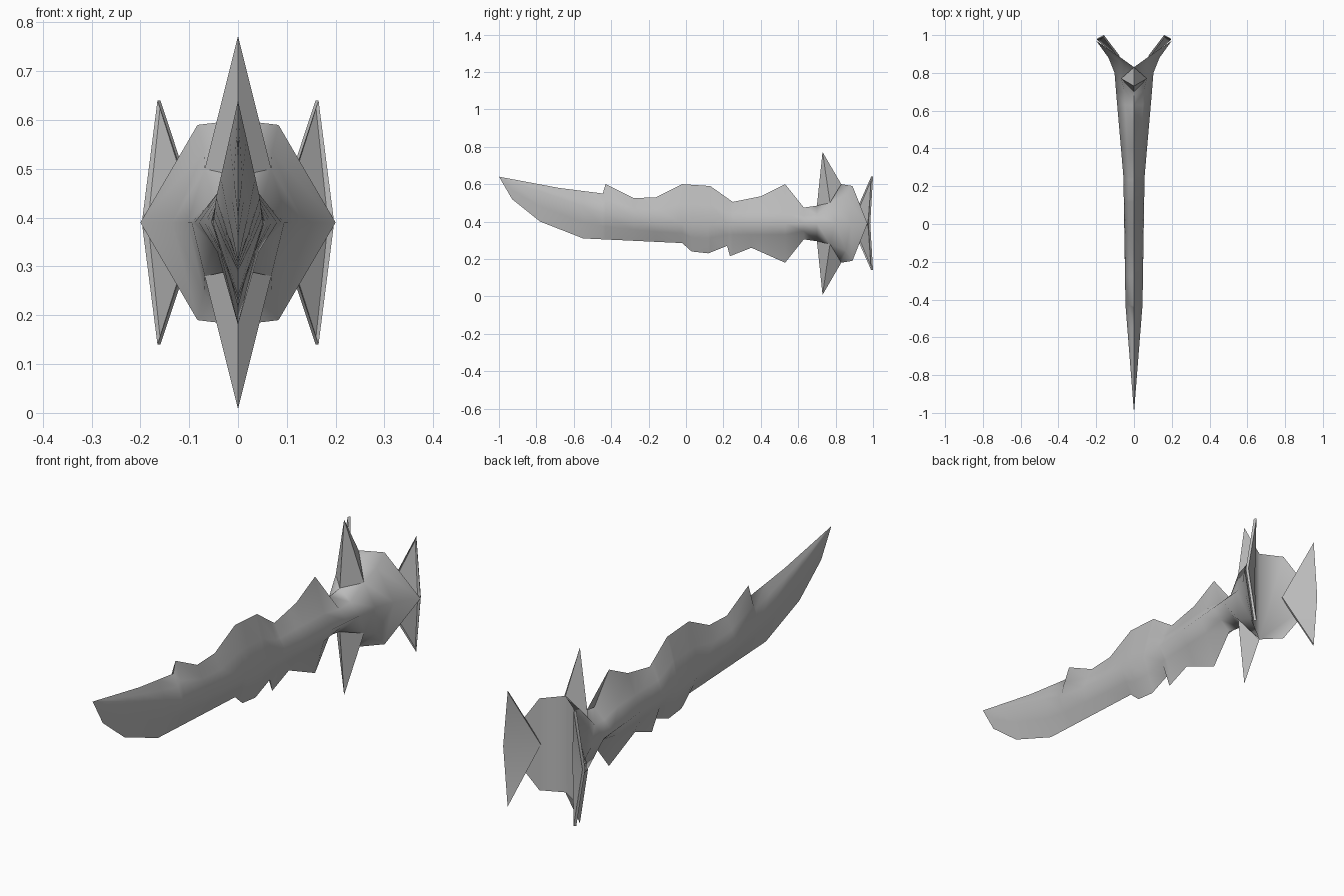
import bpy, bmesh, math

cube = bpy.data.objects.get("Cube")
if cube:
    bpy.data.objects.remove(cube)

MID = 0.39  # height of the symmetry plane of the hilt

grey = bpy.data.materials.new("plain grey")
grey.use_nodes = True
colour = (0.5, 0.5, 0.5, 1)
grey.diffuse_color = colour
grey.node_tree.nodes["Principled BSDF"].inputs["Base Color"].default_value = colour


def finish(bm, name, angle):
    """Turn a bmesh into a shaded object."""
    bmesh.ops.remove_doubles(bm, verts=bm.verts, dist=0.0005)
    bmesh.ops.recalc_face_normals(bm, faces=bm.faces)
    mesh = bpy.data.meshes.new(name)
    bm.to_mesh(mesh)
    bm.free()
    ob = bpy.data.objects.new(name, mesh)
    bpy.context.collection.objects.link(ob)
    mesh.materials.append(grey)
    bpy.ops.object.select_all(action="DESELECT")
    ob.select_set(True)
    bpy.context.view_layer.objects.active = ob
    bpy.ops.object.shade_smooth_by_angle(angle=math.radians(angle))
    return ob


def sample(table, y):
    """Linear interpolation in rows of (y, value)."""
    for (y0, a), (y1, b) in zip(table, table[1:]):
        if y <= y1:
            return a + (b - a) * max(0, y - y0) / (y1 - y0)
    return table[-1][1]


def flip(p):
    """Mirror a point in the hilt's horizontal plane."""
    return (p[0], p[1], 2 * MID - p[2])


# Spine, edge and side ridge of the blade and grip
top = [(-1, .64), (-.68, .58), (-.445, .55), (-.43, .6), (-.28, .525), (-.16, .53),
       (-.02, .6), (.13, .59), (.25, .505), (.4, .535), (.53, .6), (.63, .475), (.7, .485)]
bottom = [(-1, .64), (-.93, .52), (-.78, .4), (-.55, .31), (-.02, .285), (.03, .24),
          (.12, .23), (.22, .27), (.235, .215), (.35, .26), (.53, .18), (.63, .305), (.7, .295)]
ridge_x = [(-1, 0), (-.43, .045), (.25, .056), (.7, .095)]
ridge_z = [(-1, .64), (-.43, .44), (-.1, MID), (.7, MID)]

halves = []  # right half sections from spine to edge
for y in sorted({row[0] for row in top + bottom}):
    t, b, x, z = (sample(tab, y) for tab in (top, bottom, ridge_x, ridge_z))
    limit = .06 if y > .2 else 1  # rounded grip under the thin crests
    halves.append([(0, y, t), (x * .53, y, z + min((t - z) / 2, limit)), (x, y, z),
                   (x * .53, y, z - min((z - b) / 2, limit)), (0, y, b)])

# Flared cup at the end of the grip
for upper in ([(0, .76, .53), (.068, .77, .5), (.103, .8, MID)],
              [(0, .82, .585), (.07, .855, .535), (.135, .88, MID)],
              [(0, .83, .6), (.083, .89, .59), (.2, .97, MID)]):
    halves.append(upper + [flip(p) for p in upper[1::-1]])

# Skin both halves and close the folded back
bm = bmesh.new()
for s in (1, -1):
    rings = [[bm.verts.new((s * x, y, z)) for x, y, z in half] for half in halves]
    for a, b in zip(rings, rings[1:]):
        for i in range(4):
            bm.faces.new((a[i], a[i + 1], b[i + 1], b[i]))
    bm.faces.new(rings[-1])
bmesh.ops.dissolve_degenerate(bm, dist=0.0001, edges=bm.edges)
finish(bm, "blade_and_grip", 80)

# Upper and lower guard spikes
for name, turn in (("upper_guard_spike", lambda p: p), ("lower_guard_spike", flip)):
    bm = bmesh.new()
    tip, front, right, back, left = [
        bm.verts.new(turn(p)) for p in ((0, .73, .772), (0, .7, .485), (.068, .77, .5),
                                        (0, .83, .6), (-.068, .77, .5))]
    base = [front, right, back, left]
    for i in range(4):
        bm.faces.new((tip, base[i], base[(i + 1) % 4]))
    finish(bm, name, 20)

# Pommel fins with a sunken panel on each front face
for name, s in (("left_pommel_fin", 1), ("right_pommel_fin", -1)):
    bm = bmesh.new()
    outline = [(.082, .88, MID), (.165, .99, .64), (.197, .975, MID), (.165, .99, .14)]
    front = [bm.verts.new((s * x, y, z)) for x, y, z in outline]
    back = [bm.verts.new((s * (x - .006), y + .01, z)) for x, y, z in outline]
    panels = [bm.faces.new((front[0], front[k], front[2])) for k in (1, 3)]
    for k in (1, 3):
        bm.faces.new((back[0], back[k], back[2]))
    for i in range(4):
        j = (i + 1) % 4
        bm.faces.new((front[i], front[j], back[j], back[i]))
    bmesh.ops.recalc_face_normals(bm, faces=bm.faces)
    bmesh.ops.inset_individual(bm, faces=panels, thickness=.016, depth=-.006)
    finish(bm, name, 20)
